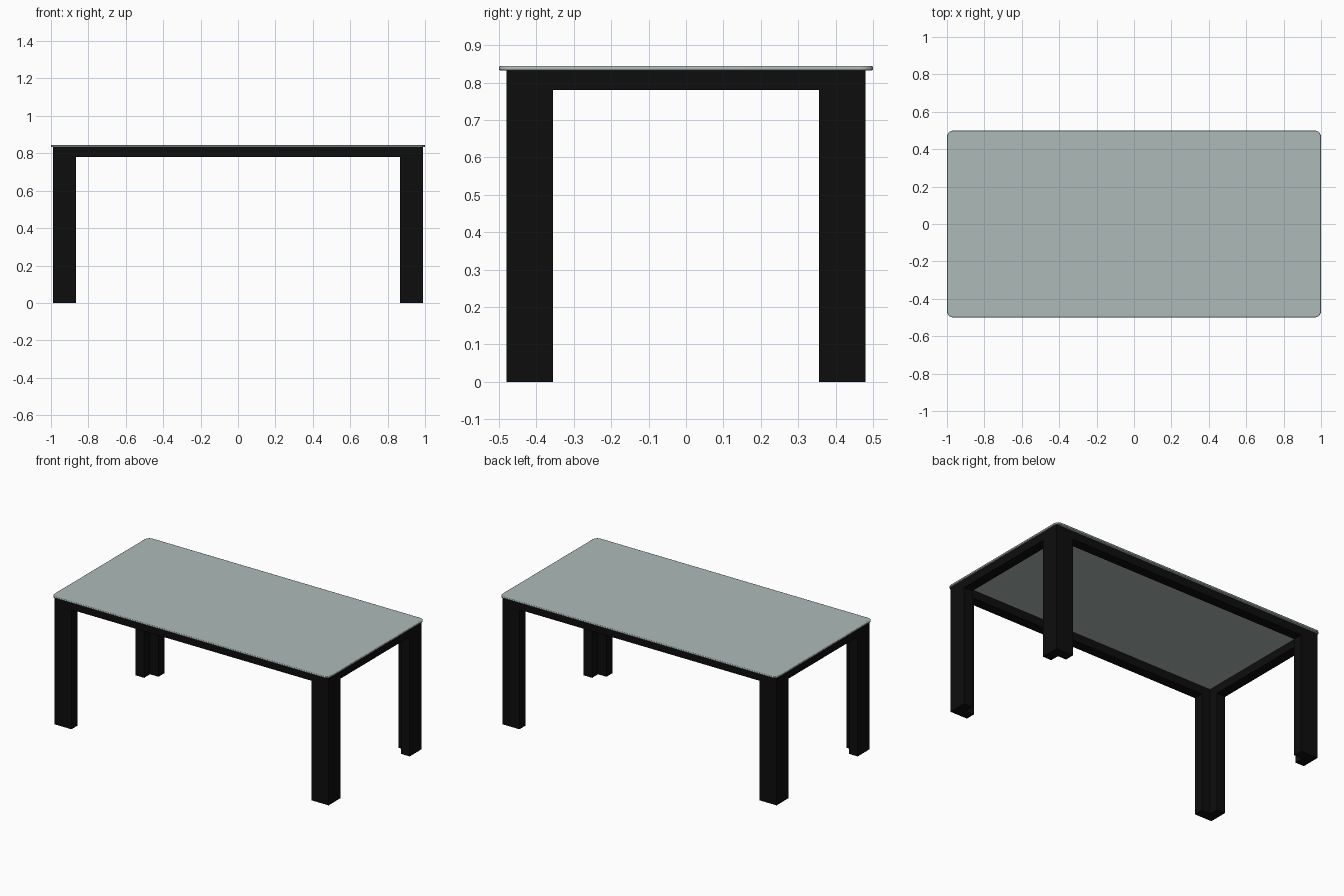
import bpy
import bmesh
import math

cube = bpy.data.objects.get("Cube")
if cube:
    bpy.data.objects.remove(cube, do_unlink=True)

HALF_X, HALF_Y = 0.99, 0.48       # outer faces of the frame
LEG, WALL = 0.124, 0.063          # leg width and frame thickness
RAIL_Z, FRAME_Z, TOP_Z = 0.78, 0.833, 0.844


def make_material(name, color, roughness):
    mat = bpy.data.materials.new(name)
    mat.use_nodes = True
    mat.diffuse_color = color
    bsdf = mat.node_tree.nodes["Principled BSDF"]
    bsdf.inputs["Base Color"].default_value = color
    bsdf.inputs["Roughness"].default_value = roughness
    return mat


black = make_material("black frame", (0.004, 0.004, 0.004, 1), 0.5)
glass = make_material("grey green glass", (0.42, 0.50, 0.485, 1), 0.4)


def prism(name, outline, z0, z1, mat):
    """Extrude a flat outline between two heights."""
    bm = bmesh.new()
    face = bm.faces.new([bm.verts.new((x, y, z0)) for x, y in outline])
    ext = bmesh.ops.extrude_face_region(bm, geom=[face])
    verts = [g for g in ext["geom"] if isinstance(g, bmesh.types.BMVert)]
    bmesh.ops.translate(bm, verts=verts, vec=(0, 0, z1 - z0))
    bmesh.ops.recalc_face_normals(bm, faces=bm.faces)
    mesh = bpy.data.meshes.new(name)
    bm.to_mesh(mesh)
    bm.free()
    obj = bpy.data.objects.new(name, mesh)
    bpy.context.collection.objects.link(obj)
    mesh.materials.append(mat)
    return obj


def rectangle(x0, x1, y0, y1):
    return [(x0, y0), (x1, y0), (x1, y1), (x0, y1)]


# Angle-section legs, open towards the middle of the table
section = [(0, 0), (LEG, 0), (LEG, WALL), (WALL, WALL), (WALL, LEG), (0, LEG)]
for sx, side in ((1, "left"), (-1, "right")):
    for sy, end in ((-1, "front"), (1, "back")):
        outline = [(sx * (HALF_X - a), sy * (HALF_Y - b)) for a, b in section]
        prism(f"{end}_{side}_leg", outline, 0, FRAME_Z, black)

# Rails between the legs
for s, end, side in ((-1, "front", "right"), (1, "back", "left")):
    prism(f"{end}_rail", rectangle(LEG - HALF_X, HALF_X - LEG,
          *sorted((s * HALF_Y, s * (HALF_Y - WALL)))), RAIL_Z, FRAME_Z, black)
    prism(f"{side}_rail", rectangle(*sorted((s * HALF_X, s * (HALF_X - WALL))),
          LEG - HALF_Y, HALF_Y - LEG), RAIL_Z, FRAME_Z, black)

# Glass top with rounded corners and softened edges
radius, steps = 0.035, 8
corners = []
for i, (sx, sy) in enumerate(((1, 1), (-1, 1), (-1, -1), (1, -1))):
    for k in range(steps + 1):
        a = (i + k / steps) * math.pi / 2
        corners.append((sx * (1 - radius) + radius * math.cos(a),
                        sy * (0.5 - radius) + radius * math.sin(a)))
top = prism("table_top", corners, FRAME_Z, TOP_Z, glass)
bevel = top.modifiers.new("soft_edge", "BEVEL")
bevel.width, bevel.segments = 0.003, 2
bevel.limit_method = "ANGLE"
bpy.ops.object.select_all(action="DESELECT")
top.select_set(True)
bpy.context.view_layer.objects.active = top
bpy.ops.object.shade_smooth_by_angle(angle=math.radians(30))
